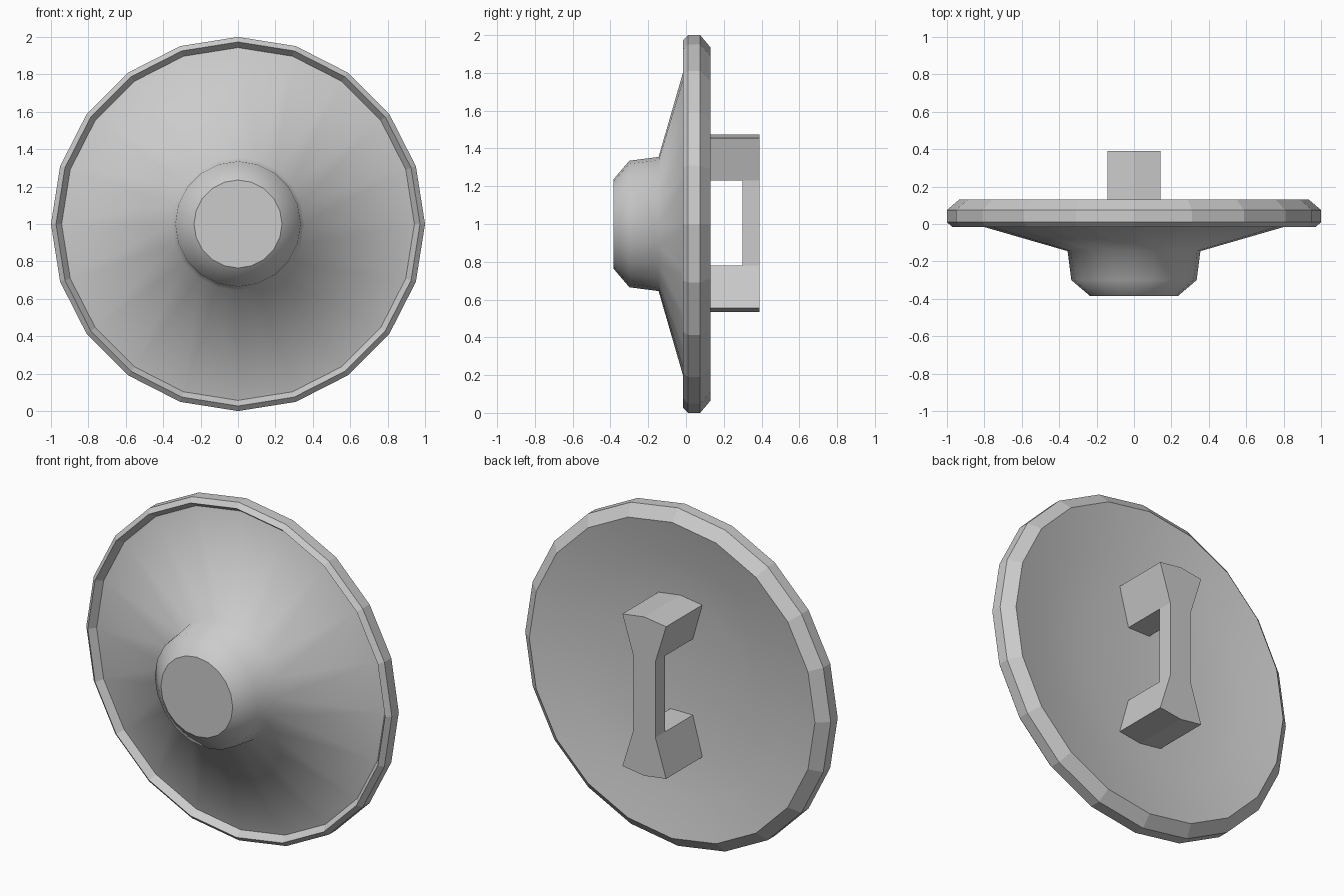
import bpy
import bmesh
import math

SIDES = 20
CENTRE_Z = 1.0

cube = bpy.data.objects.get("Cube")
if cube:
    bpy.data.objects.remove(cube, do_unlink=True)

# Single plain grey
grey = bpy.data.materials.new("plain_grey")
grey.use_nodes = True
colour = (0.6, 0.6, 0.6, 1)
grey.diffuse_color = colour
grey.node_tree.nodes["Principled BSDF"].inputs["Base Color"].default_value = colour


def finish(name, bm):
    bmesh.ops.recalc_face_normals(bm, faces=bm.faces)
    mesh = bpy.data.meshes.new(name)
    bm.to_mesh(mesh)
    bm.free()
    mesh.materials.append(grey)
    obj = bpy.data.objects.new(name, mesh)
    bpy.context.collection.objects.link(obj)
    return obj


def ring(bm, radius, y):
    if radius == 0:
        return [bm.verts.new((0, y, CENTRE_Z))] * SIDES
    step = 2 * math.pi / SIDES
    return [bm.verts.new((radius * math.cos(i * step), y,
                          CENTRE_Z + radius * math.sin(i * step)))
            for i in range(SIDES)]


def lathe(name, sections):
    """Join (profile, smooth) sections end to end around the y axis."""
    bm = bmesh.new()
    last = None
    for profile, smooth in sections:
        for radius, y in profile:
            new = ring(bm, radius, y)
            if last is None:
                bm.faces.new(new)
            else:
                for i in range(SIDES):
                    j = (i + 1) % SIDES
                    corners = dict.fromkeys((last[i], last[j], new[j], new[i]))
                    bm.faces.new(list(corners)).smooth = smooth
            last = new
    return finish(name, bm)


# Shield: flat boss cap, smooth cone, faceted rim, smooth hollow back
boss_and_cone = [(0.235, -0.385), (0.335, -0.30), (0.355, -0.145), (0.943, 0.025)]
rim = [(0.973, -0.015), (1.0, 0.01), (1.0, 0.075), (0.935, 0.13)]
hollow = [(0.7, 0.08), (0.45, 0.05), (0, 0.03)]
lathe("shield_body", [(boss_and_cone, True), (rim, False), (hollow, True)])


def prism(bm, outline, front, back):
    """Extrude an (x, z) outline from y = front to y = back."""
    base = bm.faces.new([bm.verts.new((x, front, z)) for x, z in outline])
    out = bmesh.ops.extrude_face_region(bm, geom=[base], use_keep_orig=True)
    verts = [v for v in out["geom"] if isinstance(v, bmesh.types.BMVert)]
    bmesh.ops.translate(bm, verts=verts, vec=(0, back - front, 0))


# Handle: flared legs at both ends and a narrow grip between them
END_HALF, GRIP_HALF = 0.143, 0.073
INNER, SHOULDER, PEAK = 0.225, 0.45, 0.47
bm = bmesh.new()
for side in (1, -1):
    leg = [(-GRIP_HALF, INNER), (GRIP_HALF, INNER), (END_HALF, SHOULDER),
           (0, PEAK), (-END_HALF, SHOULDER)]
    prism(bm, [(x, CENTRE_Z + 0.005 + side * z) for x, z in leg], 0.03, 0.39)
low, high = (CENTRE_Z + 0.005 + s * INNER for s in (-1, 1))
prism(bm, [(-GRIP_HALF, low), (GRIP_HALF, low),
           (GRIP_HALF, high), (-GRIP_HALF, high)], 0.30, 0.39)
bmesh.ops.remove_doubles(bm, verts=bm.verts, dist=0.0001)

# Remove the hidden walls where the grip meets the legs
groups = {}
for face in bm.faces:
    groups.setdefault(frozenset(face.verts), []).append(face)
extra = [f for g in groups.values() if len(g) > 1 for f in g]
bmesh.ops.delete(bm, geom=extra, context="FACES_ONLY")
finish("back_handle", bm)
